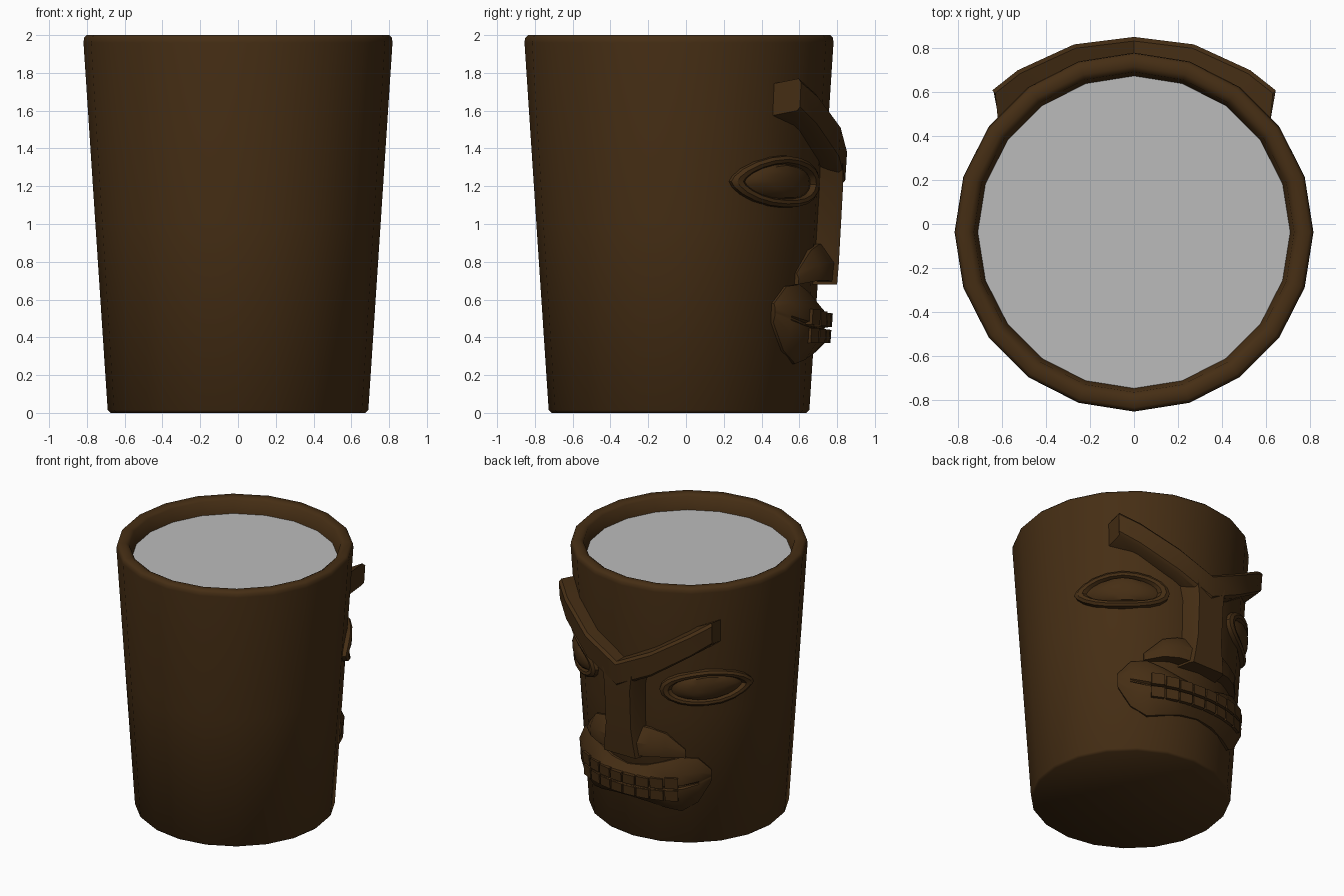
import bpy, bmesh, math

if "Cube" in bpy.data.objects:
    bpy.data.objects.remove(bpy.data.objects["Cube"])

CY = -0.037          # y of the cup axis


def material(name, rgb):
    m = bpy.data.materials.new(name)
    m.diffuse_color = (*rgb, 1)
    m.use_nodes = True
    m.node_tree.nodes["Principled BSDF"].inputs["Base Color"].default_value = m.diffuse_color
    return m


BROWN = material("dark brown wood", (0.06, 0.027, 0.007))
GREY = material("grey liquid", (0.5, 0.5, 0.5))


def on_cup(theta, z, depth):
    """Point on the cup wall: angle from +y in degrees, height, distance out."""
    r = 0.69 + 0.065 * z + depth
    a = math.radians(theta)
    return (r * math.sin(a), CY + r * math.cos(a), z)


def loft(name, rings, mat=BROWN, cap_start=True, cap_end=True, angle=35):
    """Skin a list of closed rings of points."""
    bm = bmesh.new()
    loops = [[bm.verts.new(p) for p in ring] for ring in rings]
    n = len(loops[0])
    for a, b in zip(loops, loops[1:]):
        for i in range(n):
            j = (i + 1) % n
            bm.faces.new((a[i], a[j], b[j], b[i]))
    if cap_start:
        bm.faces.new(loops[0][::-1])
    if cap_end:
        bm.faces.new(loops[-1])
    bmesh.ops.recalc_face_normals(bm, faces=bm.faces)
    me = bpy.data.meshes.new(name)
    bm.to_mesh(me)
    bm.free()
    me.materials.append(mat)
    ob = bpy.data.objects.new(name, me)
    bpy.context.collection.objects.link(ob)
    bpy.ops.object.select_all(action='DESELECT')
    ob.select_set(True)
    bpy.context.view_layer.objects.active = ob
    bpy.ops.object.shade_smooth_by_angle(angle=math.radians(angle))
    return ob


def circle(r, z, n=20):
    return [(r * math.sin(math.tau * i / n), CY + r * math.cos(math.tau * i / n), z)
            for i in range(n)]


# Cup with rounded rim, open down to the liquid
cup_profile = [(0.675, 0), (0.69, 0.015), (0.755, 1.0), (0.818, 1.96), (0.815, 1.985),
               (0.80, 2.0), (0.755, 2.0), (0.73, 1.985), (0.71, 1.88)]
loft("cup", [circle(r, z) for r, z in cup_profile], cap_end=False, angle=50)

# Liquid surface
me = bpy.data.meshes.new("liquid")
me.from_pydata(circle(0.712, 1.89)[::-1], [], [list(range(20))])
me.materials.append(GREY)
bpy.context.collection.objects.link(bpy.data.objects.new("liquid", me))

# V-shaped brow: (front angle, back angle, bottom, top)
half = [(0, 0, 1.21, 1.40), (17.7, 18.5, 1.34, 1.53), (35.7, 38, 1.51, 1.69),
        (45, 52, 1.60, 1.77)]
brow = []
for s, rows in ((-1, half[:0:-1]), (1, half)):
    for f, b, lo, hi in rows:
        e = 0.03 if b > 50 else 0.0      # inner edge of the end sits a bit lower
        m = 0.02
        brow.append([on_cup(s * b, lo - e, -0.02), on_cup(s * f, lo, 0.09),
                     on_cup(s * f, lo + m, 0.11), on_cup(s * f, hi - m, 0.11),
                     on_cup(s * f, hi, 0.09), on_cup(s * b, hi - e, -0.02)])
loft("brow", brow)

# Nose bridge: (height, base half angle, front half angle, depth)
nose = [(0.68, 14, 9, 0.113), (0.78, 13, 8, 0.113), (0.90, 12, 7, 0.11),
        (1.2, 12.5, 7, 0.107), (1.33, 15, 8, 0.10)]
loft("nose_bridge", [[on_cup(-b, z, -0.03), on_cup(-f - 1.5, z, d - 0.03), on_cup(-f, z, d),
                      on_cup(f, z, d), on_cup(f + 1.5, z, d - 0.03), on_cup(b, z, -0.03)]
                     for z, b, f, d in nose])

for s, side in ((1, "right"), (-1, "left")):
    # Nostril wings: (angle, bottom, top, depth)
    wing = [(6, 0.69, 0.90, 0.095), (15, 0.70, 0.89, 0.085), (23, 0.70, 0.86, 0.065),
            (33, 0.68, 0.74, 0.02)]
    loft(side + "_nostril", [[on_cup(s * t, lo, -0.03), on_cup(s * t, lo, d),
                              on_cup(s * t, (lo + hi) / 2, d), on_cup(s * t, hi, d * 0.2),
                              on_cup(s * t, hi, -0.03)] for t, lo, hi, d in wing])

    # Eye: almond rings stepping from the lid to the eyeball
    def almond(k, h, depth, n=20):
        ring = []
        for i in range(n):
            a = math.tau * i / n
            c, v = math.cos(a), math.sin(a)
            t = 44 + k * (26 if c > 0 else 24.5) * c
            shape = abs(v) ** (1.35 if c > 0 else 0.95)
            z = 1.225 + math.copysign(shape, v) * h - 0.015 * c * (c < 0) * -1
            ring.append(on_cup(s * t, z, depth))
        return ring

    loft(side + "_eye", [almond(1.0, 0.14, -0.02), almond(0.98, 0.135, 0.022),
                         almond(0.90, 0.118, 0.035), almond(0.80, 0.10, 0.03),
                         almond(0.74, 0.092, 0.004), almond(0.6, 0.085, 0.022),
                         almond(0.35, 0.055, 0.037), almond(0.12, 0.02, 0.042)],
         cap_start=False)

# Mouth: (angle, bottom, top, depth, slit depth)
lips = [(0, 0.32, 0.57, 0.078, 0.05), (11, 0.31, 0.59, 0.078, 0.05),
        (22, 0.28, 0.64, 0.076, 0.05), (31, 0.26, 0.68, 0.072, 0.05),
        (40, 0.33, 0.67, 0.055, 0.052), (47, 0.48, 0.58, 0.02, 0.02)]
mouth = []
for s, rows in ((-1, lips[:0:-1]), (1, lips)):
    for t, lo, hi, d, g in rows:
        prof = [(0, -0.03), (0, 0.01), (0.28, d), (0.47, d), (0.49, g), (0.52, g),
                (0.54, d), (0.74, d), (1, 0.01), (1, -0.03)]
        mouth.append([on_cup(s * t, lo + (hi - lo) * f, q) for f, q in prof])
loft("mouth", mouth)


# Two rows of teeth
def tooth(name, t, lo, hi, d):
    w = 3.3
    loft(name, [[on_cup(t - w, z, 0.05), on_cup(t - w, z, d),
                 on_cup(t + w, z, d), on_cup(t + w, z, 0.05)] for z in (lo, hi)])


for i in range(8):
    t = -26.25 + 7.5 * i
    rise = 0.012 * (t / 26) ** 2
    tooth(f"upper_tooth_{i}", t, 0.455 + rise, 0.525 + 2 * rise, 0.09)
    tooth(f"lower_tooth_{i}", t, 0.37, 0.438 + rise, 0.088)
